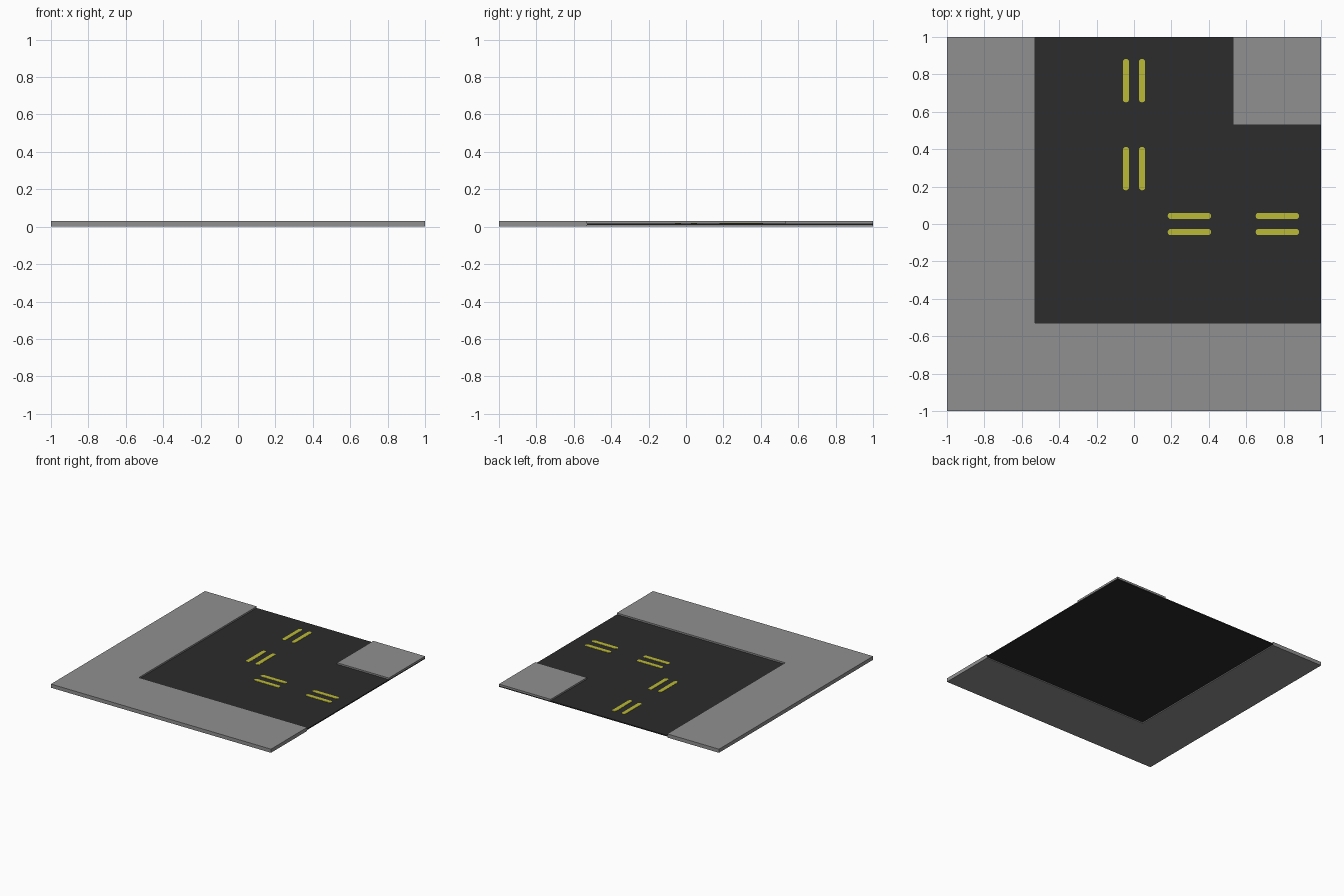
import bpy, bmesh, math

if "Cube" in bpy.data.objects:
    bpy.data.objects.remove(bpy.data.objects["Cube"])

def material(name, rgb):
    m = bpy.data.materials.new(name)
    m.diffuse_color = (*rgb, 1)
    m.use_nodes = True
    m.node_tree.nodes["Principled BSDF"].inputs["Base Color"].default_value = m.diffuse_color
    return m

concrete = material("concrete grey", (0.28, 0.28, 0.28))
asphalt = material("asphalt dark", (0.025, 0.025, 0.025))
paint = material("lane yellow", (0.50, 0.49, 0.035))

EDGE = 0.53           # kerb line
TOP = 0.03            # pavement height
ROAD_LOW, ROAD_TOP = 0.008, 0.017

def slab(name, outline, z0, z1, mat):
    """Extrude a flat counter-clockwise outline from z0 to z1."""
    bm = bmesh.new()
    face = bm.faces.new([bm.verts.new((x, y, z0)) for x, y in outline])
    ext = bmesh.ops.extrude_face_region(bm, geom=[face], use_keep_orig=True)
    for v in ext["geom"]:
        if isinstance(v, bmesh.types.BMVert):
            v.co.z = z1
    bmesh.ops.recalc_face_normals(bm, faces=bm.faces)
    mesh = bpy.data.meshes.new(name)
    bm.to_mesh(mesh)
    bm.free()
    mesh.materials.append(mat)
    ob = bpy.data.objects.new(name, mesh)
    bpy.context.collection.objects.link(ob)
    return ob

def rect(x0, y0, x1, y1):
    return [(x0, y0), (x1, y0), (x1, y1), (x0, y1)]

def capsule(a, b, offset, r, along_x):
    """Rounded dash from a to b, shifted sideways by offset."""
    pts = []
    for end, start in ((b, -90), (a, 90)):
        c = end - r if end == b else end + r
        for i in range(7):
            t = math.radians(start + i * 30)
            pts.append((c + r * math.cos(t), offset + r * math.sin(t)))
    return pts if along_x else [(y, x) for x, y in reversed(pts)]

# Outer L-shaped pavement and inner corner pavement
slab("outer_pavement", [(-1, -1), (1, -1), (1, -EDGE), (-EDGE, -EDGE),
                        (-EDGE, 1), (-1, 1)], 0, TOP, concrete)
slab("corner_pavement", rect(EDGE, EDGE, 1, 1), ROAD_TOP, TOP, concrete)

# Road surface, running beneath the corner pavement
slab("road", rect(-EDGE, -EDGE, 1, 1), ROAD_LOW, ROAD_TOP, asphalt)

# Double yellow dashes on both arms of the bend
for along_x in (True, False):
    for a, b in ((0.18, 0.413), (0.65, 0.883)):
        for off in (-0.043, 0.043):
            slab("lane_dash", capsule(a, b, off, 0.017, along_x),
                 ROAD_TOP, ROAD_TOP + 0.002, paint)
